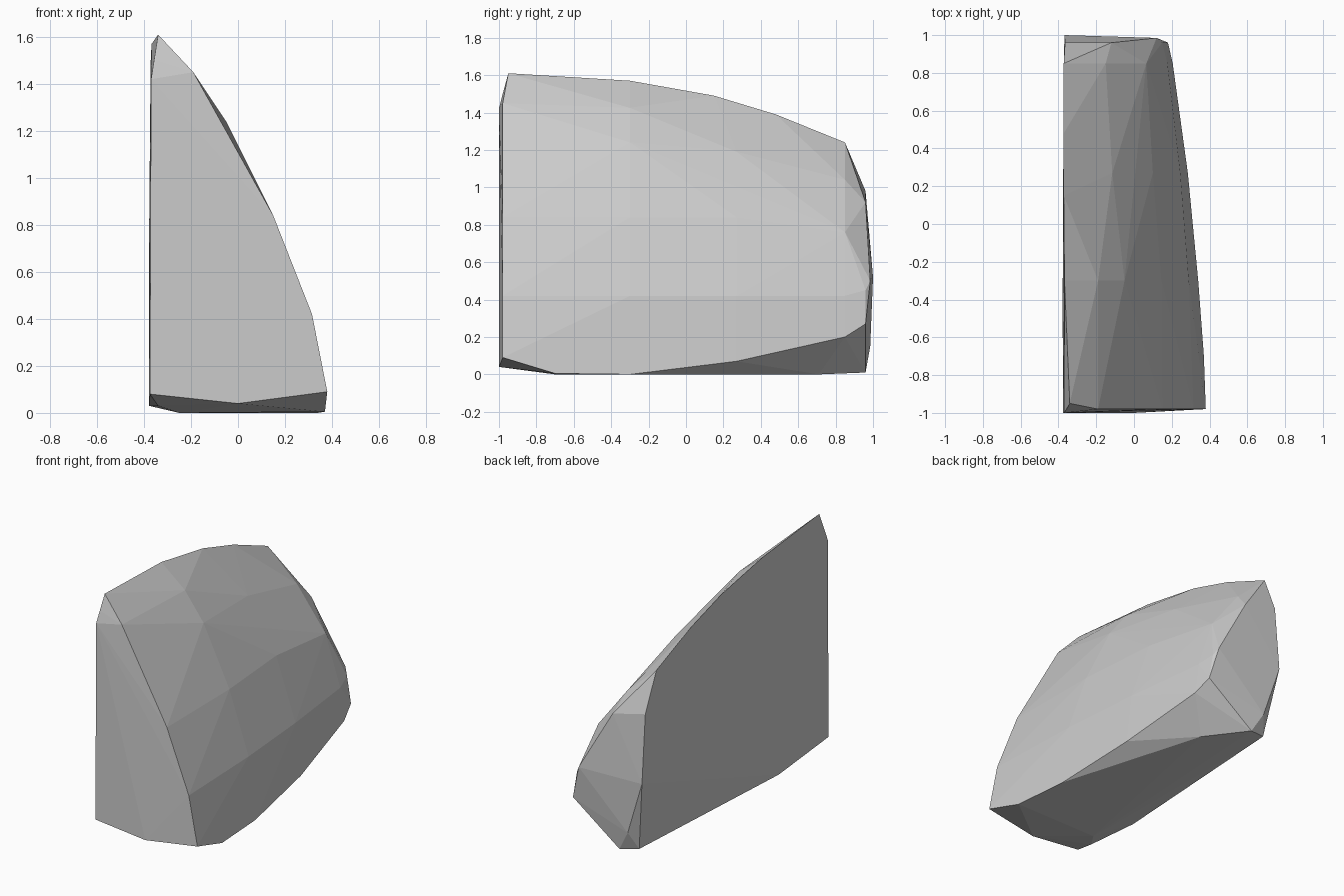
import bpy
import bmesh

# Cross-sections along the length: y -> (x, z) outline points
sections = {
    -1.00: [(-0.375, 0.08), (0.0, 0.04), (-0.37, 1.42)],
    -0.98: [(0.38, 0.09), (0.315, 0.42), (0.15, 0.84), (-0.19, 1.45),
            (-0.35, 1.50)],
    -0.95: [(-0.34, 1.61)],
    -0.83: [(-0.34, 0.03)],
    -0.70: [(0.37, 0.005), (-0.25, 0.0)],
    -0.46: [(-0.378, 0.03), (-0.378, 0.8)],
    -0.30: [(0.34, 0.0), (0.29, 0.42), (0.145, 0.84), (-0.05, 1.24),
            (-0.19, 1.425), (-0.368, 1.57)],
    0.15: [(-0.372, 1.49)],
    0.27: [(0.285, 0.07), (0.245, 0.42), (0.10, 0.84), (-0.115, 1.19)],
    0.48: [(-0.372, 1.39)],
    0.71: [(0.04, 0.0)],
    0.85: [(0.205, 0.20), (0.177, 0.42), (0.065, 0.76), (-0.15, 1.04),
           (-0.372, 1.24)],
    0.925: [(-0.295, 0.03)],
    0.96: [(0.18, 0.27), (0.15, 0.45), (-0.12, 0.92), (-0.365, 0.98),
           (-0.17, 0.01)],
    0.985: [(0.12, 0.50), (-0.25, 0.15)],
    1.00: [(-0.368, 0.52)],
}

# Faceted wedge shell wrapped around the sections
bm = bmesh.new()
for y, outline in sections.items():
    for x, z in outline:
        bm.verts.new((x, y, z))
bmesh.ops.convex_hull(bm, input=bm.verts)
loose = [v for v in bm.verts if not v.link_faces]
bmesh.ops.delete(bm, geom=loose, context='VERTS')
bmesh.ops.recalc_face_normals(bm, faces=bm.faces)

mesh = bpy.data.meshes.new("curved_wedge")
bm.to_mesh(mesh)
bm.free()
wedge = bpy.data.objects.new("curved_wedge", mesh)
bpy.context.collection.objects.link(wedge)
